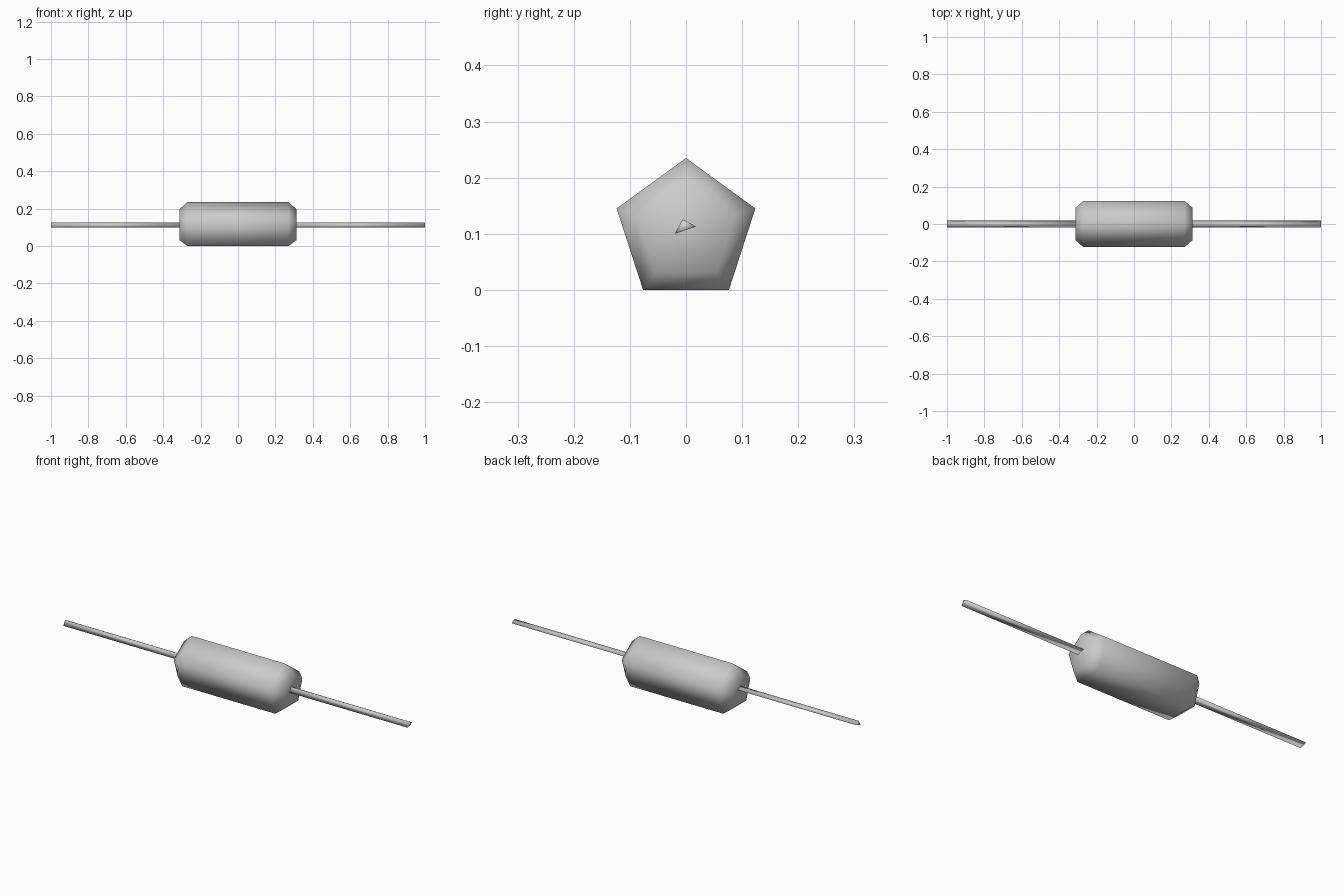
import bpy
import bmesh
from math import sin, cos, pi

cube = bpy.data.objects.get("Cube")
if cube:
    bpy.data.objects.remove(cube, do_unlink=True)

AXIS_Z = 0.105

grey = bpy.data.materials.new("light_grey")
grey.use_nodes = True
colour = (0.6, 0.6, 0.6, 1)
grey.diffuse_color = colour
grey.node_tree.nodes["Principled BSDF"].inputs["Base Color"].default_value = colour


def loft(name, section, stations):
    """Skin a (y, z) section along x; each station is (x, scale)."""
    bm = bmesh.new()
    rings = [[bm.verts.new((x, y * s, AXIS_Z + z * s)) for y, z in section]
             for x, s in stations]
    n = len(section)
    for a, b in zip(rings, rings[1:]):
        for i in range(n):
            j = (i + 1) % n
            bm.faces.new((a[i], a[j], b[j], b[i]))
    bm.faces.new(rings[0])
    bm.faces.new(rings[-1])
    bmesh.ops.recalc_face_normals(bm, faces=bm.faces)
    for face in bm.faces:
        face.smooth = True
    mesh = bpy.data.meshes.new(name)
    bm.to_mesh(mesh)
    bm.free()
    mesh.materials.append(grey)
    obj = bpy.data.objects.new(name, mesh)
    bpy.context.collection.objects.link(obj)
    return obj


# Five-sided body with chamfered ends
pentagon = [(0.13 * sin(2 * pi * i / 5), 0.13 * cos(2 * pi * i / 5)) for i in range(5)]
loft("body", pentagon, [(-0.313, 0.7), (-0.27, 1), (0.27, 1), (0.313, 0.7)])

# Thin three-sided wire leads
triangle = [(-0.006, 0.021), (0.018, 0.008), (-0.02, -0.005)]
for name, side in (("left_lead", 1), ("right_lead", -1)):
    loft(name, triangle, [(side * 0.3, 1), (side, 1)])
